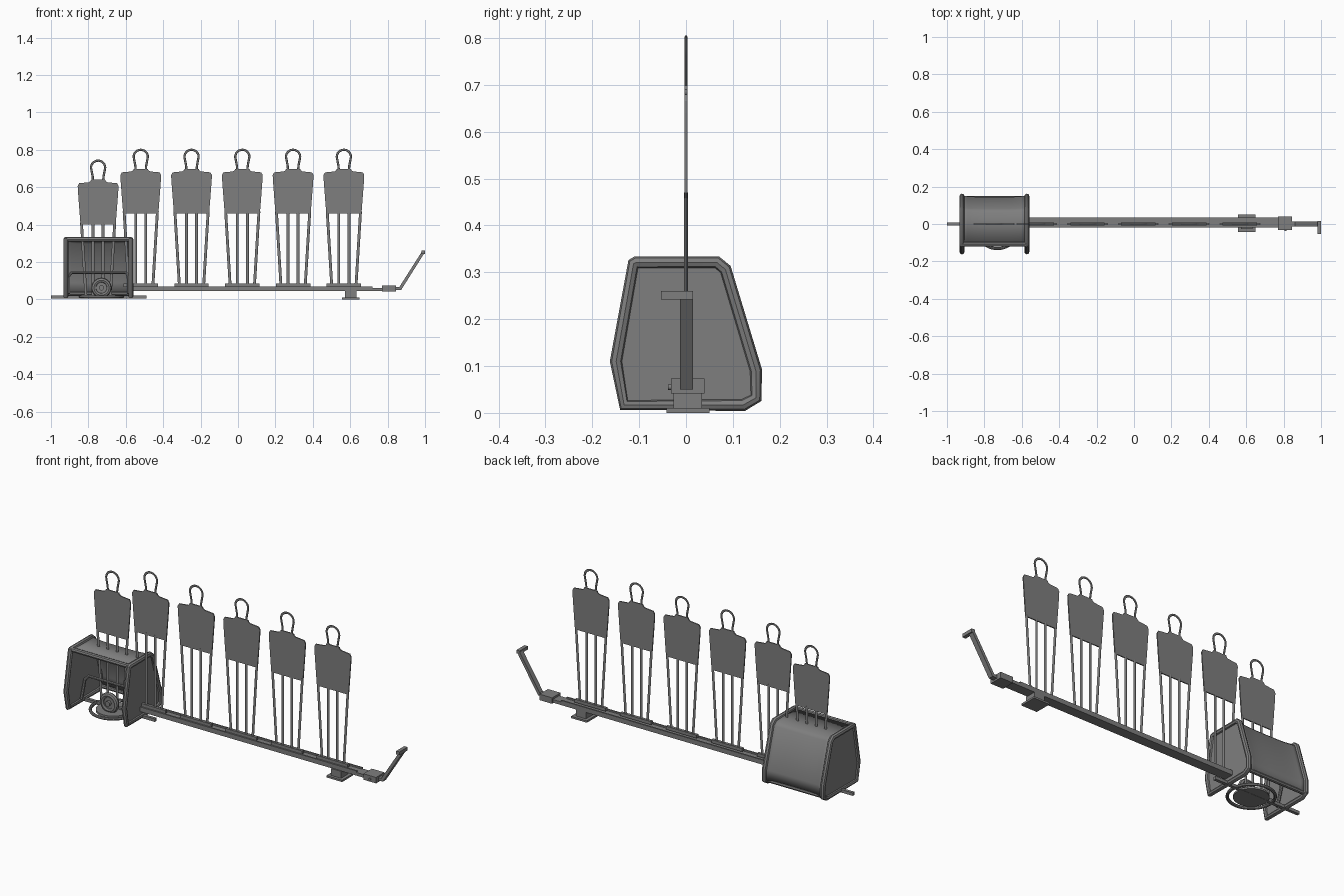
import bpy, bmesh, math
from mathutils import Vector

cube = bpy.data.objects.get("Cube")
if cube:
    bpy.data.objects.remove(cube)

GREY = (0.21, 0.21, 0.21, 1)
mat = bpy.data.materials.new("mid grey")
mat.use_nodes = True
mat.diffuse_color = GREY
mat.node_tree.nodes["Principled BSDF"].inputs["Base Color"].default_value = GREY


def finish(name, bm, smooth=False):
    bmesh.ops.recalc_face_normals(bm, faces=bm.faces)
    me = bpy.data.meshes.new(name)
    bm.to_mesh(me)
    bm.free()
    me.materials.append(mat)
    ob = bpy.data.objects.new(name, me)
    bpy.context.collection.objects.link(ob)
    if smooth:
        bpy.ops.object.select_all(action='DESELECT')
        ob.select_set(True)
        bpy.context.view_layer.objects.active = ob
        bpy.ops.object.shade_smooth_by_angle(angle=math.radians(40))
    return ob


def box(name, x0, x1, y0, y1, z0, z1):
    bm = bmesh.new()
    bmesh.ops.create_cube(bm, size=1)
    for v in bm.verts:
        v.co = (x1 if v.co.x > 0 else x0, y1 if v.co.y > 0 else y0, z1 if v.co.z > 0 else z0)
    return finish(name, bm)


def tube(name, paths, radius, closed=False, flat=1.0, res=2):
    """Round tubes swept along point paths; flat squashes them in y."""
    cu = bpy.data.curves.new(name, 'CURVE')
    cu.dimensions = '3D'
    cu.bevel_depth = radius
    cu.bevel_resolution = res
    cu.use_fill_caps = True
    for pts in paths:
        sp = cu.splines.new('POLY')
        sp.points.add(len(pts) - 1)
        for p, co in zip(sp.points, pts):
            p.co = (*co, 1)
        sp.use_cyclic_u = closed
    tmp = bpy.data.objects.new(name + "_path", cu)
    bpy.context.collection.objects.link(tmp)
    bpy.context.view_layer.update()
    me = tmp.evaluated_get(bpy.context.evaluated_depsgraph_get()).to_mesh()
    bm = bmesh.new()
    bm.from_mesh(me)
    bpy.data.objects.remove(tmp)
    for v in bm.verts:
        v.co.y *= flat
    return finish(name, bm, True)


def plate(name, pts, thickness, axis):
    """Flat outline extruded evenly to both sides along an axis."""
    bm = bmesh.new()
    d = Vector(axis) * thickness
    face = bm.faces.new([bm.verts.new(Vector(p) - d / 2) for p in pts])
    ext = bmesh.ops.extrude_face_region(bm, geom=[face])
    bmesh.ops.translate(bm, vec=d, verts=[g for g in ext['geom'] if isinstance(g, bmesh.types.BMVert)])
    return finish(name, bm)


def disc(name, x, y, z, radius, depth, upright):
    bm = bmesh.new()
    bmesh.ops.create_cone(bm, cap_ends=True, segments=32, radius1=radius, radius2=radius, depth=depth)
    for v in bm.verts:
        a, b, c = v.co
        v.co = (x + a, y + c, z + b) if upright else (x + a, y + b, z + c)
    return finish(name, bm, True)


def ring(name, x, y, z, R, r, upright):
    pts = []
    for i in range(40):
        a = math.tau * i / 40
        c, s = R * math.cos(a), R * math.sin(a)
        pts.append((x + c, y, z + s) if upright else (x + c, y + s, z))
    return tube(name, [pts], r, closed=True)


# Training dummies: body plate, four legs, head loop, foot strip
def dummy(i, x, dz):
    half = [(0.094, 0.458), (0.099, 0.52), (0.108, 0.64), (0.109, 0.665), (0.101, 0.679),
            (0.05, 0.684), (0.041, 0.69), (0.038, 0.698)]
    outline = [(x + a, 0, z + dz) for a, z in half] + [(x - a, 0, z + dz) for a, z in reversed(half)]
    plate(f"dummy_body_{i}", outline, 0.006, (0, 1, 0))
    legs = []
    for s in (-1, 1):
        legs.append([(x + s * 0.065, 0, 0.075 + dz), (x + s * 0.089, 0, 0.47 + dz)])
        legs.append([(x + s * 0.027, 0, 0.075 + dz), (x + s * 0.027, 0, 0.47 + dz)])
    tube(f"dummy_legs_{i}", legs, 0.0075, flat=0.5)
    arc = [(x + 0.038 * math.cos(a), 0, 0.762 + dz + 0.038 * math.sin(a))
           for a in [math.pi * k / 12 for k in range(13)]]
    loop = [(x + 0.027, 0, 0.69 + dz), (x + 0.029, 0, 0.715 + dz)] + arc
    loop += [(x - 0.029, 0, 0.715 + dz), (x - 0.027, 0, 0.69 + dz)]
    tube(f"dummy_head_{i}", [loop], 0.006, flat=0.55)
    box(f"dummy_foot_{i}", x - 0.092, x + 0.092, -0.008, 0.008, 0.067 + dz, 0.084 + dz)


for i in range(5):
    dummy(i + 1, -0.52 + 0.2715 * i, 0)
dummy(6, -0.748, -0.058)

# Main beam with side rails
box("beam", -0.58, 0.78, -0.02, 0.034, 0.045, 0.062)
for name, y in (("front", -0.02), ("back", 0.026)):
    box(f"beam_rail_{name}", -0.58, 0.72, y, y + 0.008, 0.06, 0.07)

# Foot, connector and tow handle
box("foot_plate", 0.556, 0.65, -0.042, 0.05, 0, 0.01)
box("foot_post", 0.573, 0.633, -0.027, 0.034, 0.01, 0.047)
box("connector", 0.77, 0.845, -0.032, 0.04, 0.041, 0.073)
disc("connector_pin", 0.81, -0.034, 0.055, 0.006, 0.008, True)
plate("handle_arm", [(0.84, 0.001, 0.05), (0.872, 0.001, 0.05), (0.998, 0.001, 0.25),
                     (0.984, 0.001, 0.257), (0.862, 0.001, 0.065), (0.84, 0.001, 0.065)], 0.027, (0, 1, 0))
box("handle_grip", 0.98, 1.0, -0.053, 0.015, 0.242, 0.26)

# Shelter: two framed sides and a wrapped roof and back
OUT = [(-0.132, 0.017), (-0.149, 0.11), (-0.112, 0.318), (-0.106, 0.321), (0.066, 0.321),
       (0.084, 0.306), (0.149, 0.09), (0.149, 0.032), (0.122, 0.017)]
for side, x in (("right", -0.92), ("left", -0.573)):
    ends = [(x, y, z) for y, z in OUT]
    tube(f"shelter_frame_{side}", [ends], 0.0135, closed=True)
    plate(f"shelter_side_{side}", ends, 0.006, (1, 0, 0))

bm = bmesh.new()
skin = OUT[3:8]
rows = []
COLS = 12
for j in range(COLS + 1):
    t = j / COLS
    sag = 1 - 0.05 * (1 - abs(2 * t - 1) ** 4)
    rows.append([bm.verts.new((-0.92 + 0.347 * t, y * (sag if y > 0 else 1), z if y < 0 else z * (0.5 + 0.5 * sag)))
                 for y, z in skin])
for a, b in zip(rows, rows[1:]):
    for k in range(len(skin) - 1):
        bm.faces.new((a[k], b[k], b[k + 1], a[k + 1]))
shell = finish("shelter_skin", bm, True)
mod = shell.modifiers.new("thickness", 'SOLIDIFY')
mod.thickness = 0.006
mod.offset = 0

tube("shelter_front_bar", [[(-0.92, -0.108, 0.321), (-0.573, -0.108, 0.321)]], 0.012)
tube("shelter_back_bar", [[(-0.92, 0.14, 0.03), (-0.573, 0.14, 0.03)]], 0.01)

# Inner hoop, ground rod, ring and wheel
tube("inner_hoop", [[(-0.905, -0.04, 0.03), (-0.905, -0.01, 0.125), (-0.89, 0, 0.143),
                     (-0.6, 0, 0.143), (-0.585, -0.01, 0.125), (-0.585, -0.04, 0.03)]], 0.008)
box("ground_rod", -1.0, -0.49, -0.008, 0.008, 0.006, 0.022)
ring("ground_ring", -0.73, -0.02, 0.014, 0.112, 0.008, False)
disc("ground_disc", -0.73, -0.02, 0.012, 0.085, 0.01, False)
ring("wheel_tyre", -0.73, -0.05, 0.062, 0.04, 0.014, True)
disc("wheel_face", -0.73, -0.05, 0.062, 0.036, 0.012, True)
disc("wheel_hub", -0.73, -0.04, 0.062, 0.014, 0.06, True)
